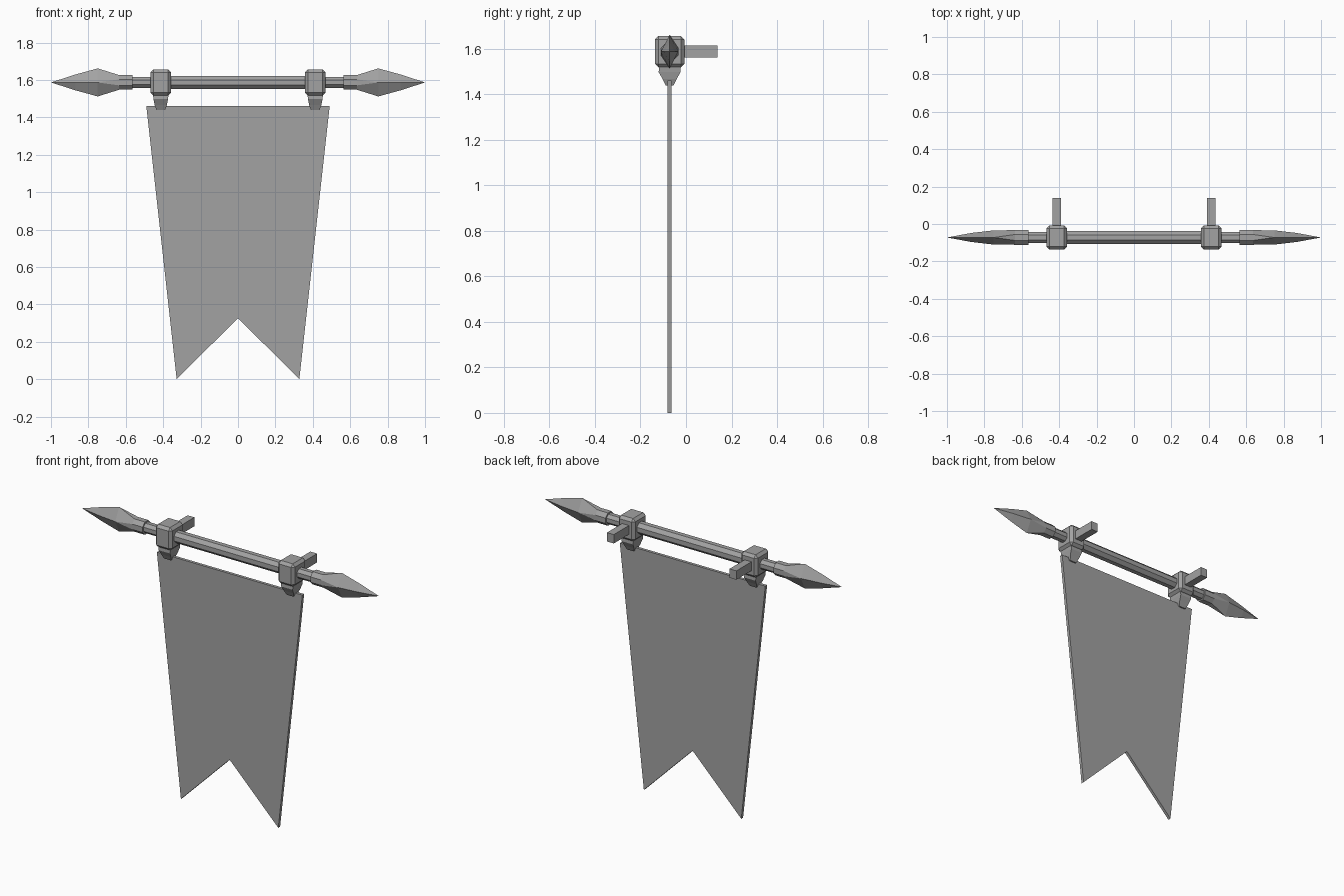
import bpy, bmesh, math

if "Cube" in bpy.data.objects:
    bpy.data.objects.remove(bpy.data.objects["Cube"])

CY, CZ = -0.072, 1.587   # pole axis
CX = 0.413               # bracket position

# dark grey for every part
GREY = bpy.data.materials.new("dark_grey")
GREY.diffuse_color = (0.36, 0.36, 0.36, 1)
GREY.use_nodes = True
GREY.node_tree.nodes["Principled BSDF"].inputs["Base Color"].default_value = GREY.diffuse_color


def finish(name, bm):
    bmesh.ops.remove_doubles(bm, verts=bm.verts, dist=1e-5)
    bmesh.ops.recalc_face_normals(bm, faces=bm.faces)
    me = bpy.data.meshes.new(name)
    bm.to_mesh(me)
    bm.free()
    me.materials.append(GREY)
    ob = bpy.data.objects.new(name, me)
    bpy.context.collection.objects.link(ob)
    return ob


def loft(name, rings):
    """Skin closed rings of equal point count, merging points that coincide."""
    bm = bmesh.new()
    for a, b in zip(rings, rings[1:]):
        n = len(a)
        for i in range(n):
            quad = [a[i], a[(i + 1) % n], b[(i + 1) % n], b[i]]
            pts = [p for k, p in enumerate(quad) if p != quad[k - 1]]
            if len(pts) > 2:
                bm.faces.new([bm.verts.new(p) for p in pts])
    for r in (rings[0], rings[-1]):
        if len(set(r)) == len(r):
            bm.faces.new([bm.verts.new(p) for p in r])
    return finish(name, bm)


def octagon(x, r):
    R = r / math.cos(math.pi / 8)
    return [(x, CY + R * math.cos(math.pi / 8 + i * math.pi / 4),
             CZ + R * math.sin(math.pi / 8 + i * math.pi / 4)) for i in range(8)]


def diamond(x, hy, hz):
    # each corner is doubled so an octagon can blend into it
    c = [(x, CY, CZ + hz), (x, CY - hy, CZ), (x, CY, CZ - hz), (x, CY + hy, CZ)]
    return [c[k] for k in (0, 0, 1, 1, 2, 2, 3, 3)]


def box(name, loc, size, bevel=0.0):
    bm = bmesh.new()
    bmesh.ops.create_cube(bm, size=1)
    bmesh.ops.scale(bm, vec=size, verts=bm.verts)
    bmesh.ops.translate(bm, vec=loc, verts=bm.verts)
    if bevel:
        bmesh.ops.bevel(bm, geom=bm.edges[:], offset=bevel, segments=1, affect='EDGES')
    return finish(name, bm)


def rect(cx, z, hx, hy):
    return [(cx + hx, CY + hy, z), (cx - hx, CY + hy, z),
            (cx - hx, CY - hy, z), (cx + hx, CY - hy, z)]


# pole, thicker between the brackets
loft("pole", [octagon(-CX, 0.034), octagon(CX, 0.034)])

for s, side in ((-1, "left"), (1, "right")):
    # pole end and spear-shaped finial
    loft("pole_end_" + side, [octagon(s * 0.40, 0.030), octagon(s * 0.58, 0.030)])
    ring = [octagon(s * 0.565, 0.039), octagon(s * 0.635, 0.039)]
    # rotate the octagon so its flats line up with the diamond corners
    ring = [r[1:] + r[:1] for r in ring]
    loft("finial_" + side, ring + [diamond(s * 0.75, 0.038, 0.075),
                                   diamond(s * 0.87, 0.024, 0.042), diamond(s, 0, 0)])
    # bracket block, wall arm and banner clamp
    cx = s * CX
    box("bracket_" + side, (cx, CY, CZ), (0.112, 0.13, 0.138), 0.016)
    box("wall_arm_" + side, (cx, 0.048, 1.588), (0.046, 0.18, 0.054))
    loft("clamp_" + side, [rect(cx, 1.53, 0.042, 0.046), rect(cx, 1.497, 0.039, 0.048),
                           rect(cx, 1.467, 0.033, 0.031), rect(cx, 1.439, 0.023, 0.017)])

# swallow-tailed banner
outline = [(-0.49, 1.46), (0.49, 1.46), (0.328, 0), (0, 0.327), (-0.328, 0)]
loft("banner", [[(x, CY + d, z) for x, z in outline] for d in (-0.009, 0.009)])
